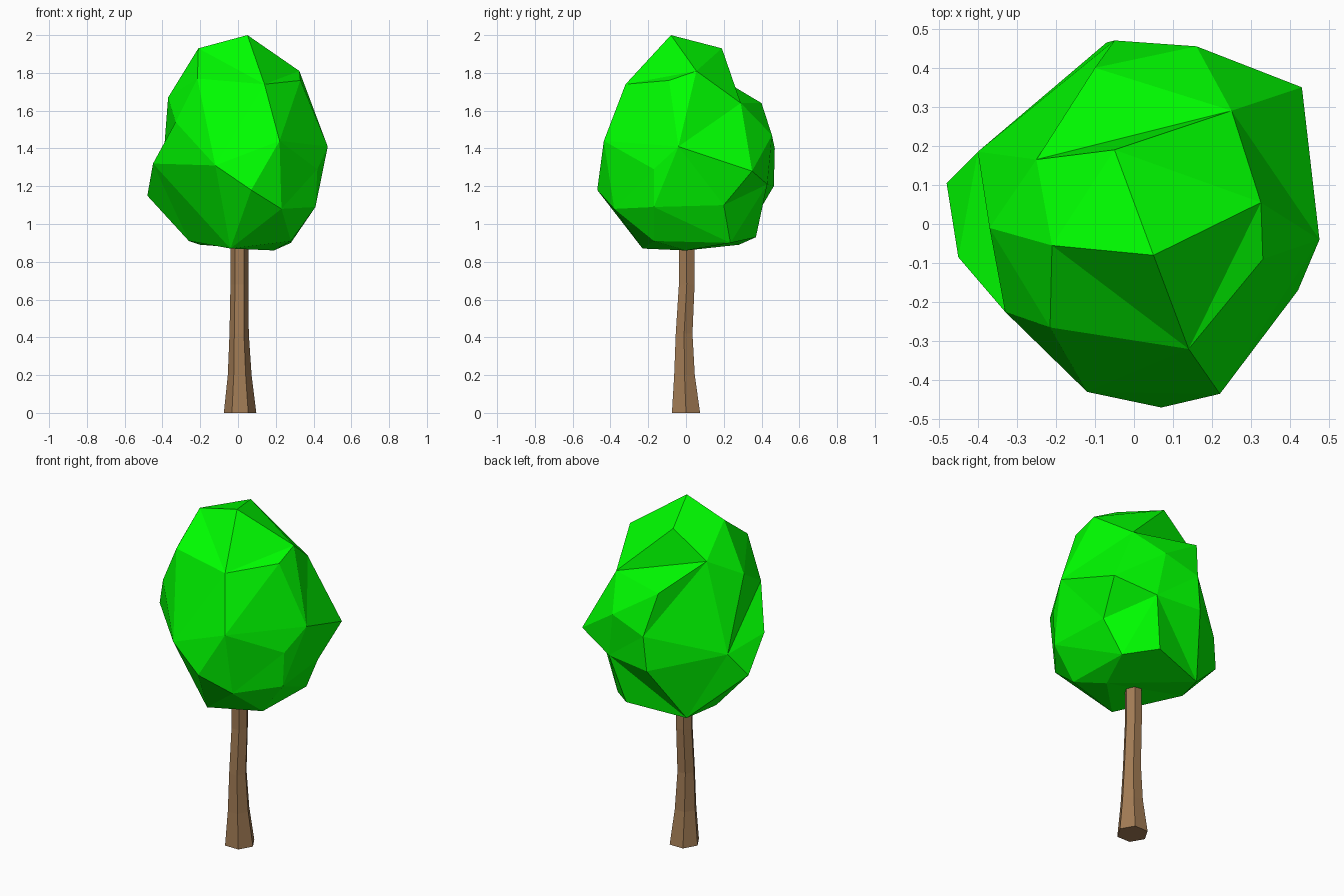
import bpy, bmesh
from math import cos, sin, tau
from mathutils import Vector

if "Cube" in bpy.data.objects:
    bpy.data.objects.remove(bpy.data.objects["Cube"])


def add_object(name, bm, color):
    bmesh.ops.recalc_face_normals(bm, faces=bm.faces)
    mesh = bpy.data.meshes.new(name)
    bm.to_mesh(mesh)
    bm.free()
    mat = bpy.data.materials.new(name + "_color")
    mat.diffuse_color = (*color, 1)
    mat.use_nodes = True
    mat.node_tree.nodes["Principled BSDF"].inputs["Base Color"].default_value = mat.diffuse_color
    mesh.materials.append(mat)
    obj = bpy.data.objects.new(name, mesh)
    bpy.context.collection.objects.link(obj)
    return obj


def fold(bm, a, b):
    """Turn the edge lying between corners a and b so that it joins them."""
    if any(e.other_vert(a) == b for e in a.link_edges):
        return
    for f in a.link_faces:
        e = next(e for e in f.edges if a not in e.verts)
        if any(b in g.verts for g in e.link_faces):
            bmesh.utils.edge_rotate(e, True)
            return


# Trunk: hexagonal rings (centre x, centre y, height, radius), flared foot
rings = [(.011, 0, 0, .086), (.009, -.008, .2, .063), (.006, -.01, .42, .051),
         (.008, .004, .68, .048), (.008, .003, .93, .048)]
bm = bmesh.new()
loops = [[bm.verts.new((x + r * cos(tau * i / 6), y + r * sin(tau * i / 6), z))
          for i in range(6)] for x, y, z, r in rings]
for a, b in zip(loops, loops[1:]):
    for i in range(6):
        j = (i + 1) % 6
        bm.faces.new((a[i], a[j], b[j], b[i]))
bm.faces.new(loops[0][::-1])
bm.faces.new(loops[-1])
add_object("trunk", bm, (.36, .2, .09))

# Crown: corner points of the faceted canopy, from top to bottom
corners = [
    (.05, -.08, 2), (-.21, -.055, 1.93), (-.05, .19, 1.93), (.325, .055, 1.81),
    (-.25, .165, 1.78), (-.215, -.265, 1.77), (.33, -.09, 1.76), (.14, -.32, 1.74),
    (-.37, -.01, 1.67), (.25, .29, 1.64), (-.1, .4, 1.64), (-.33, -.225, 1.54),
    (.16, .455, 1.47), (.22, -.435, 1.44), (.475, -.04, 1.41), (-.05, .47, 1.4),
    (-.45, -.085, 1.32), (-.12, -.43, 1.31), (.42, -.17, 1.29), (.43, .35, 1.28),
    (-.4, .185, 1.28), (.2, .43, 1.21), (-.07, .465, 1.2), (.07, -.47, 1.18),
    (-.48, .105, 1.15), (.38, .2, 1.1), (.41, -.17, 1.09), (.23, -.38, 1.08),
    (.13, .37, .93), (-.26, .09, .91), (.28, -.17, .91), (-.2, .28, .89),
    (-.04, -.23, .87), (.19, 0, .86), (.28, .235, .9),
]
# Wrap a skin around the corners rounded toward a sphere, then restore them
centre = Vector((0, 0, 1.38))
bm = bmesh.new()
verts = []
for c in corners:
    d = Vector(c) - centre
    verts.append(bm.verts.new(d.normalized() * d.length ** .3))
bmesh.ops.convex_hull(bm, input=verts)
for v, c in zip(verts, corners):
    v.co = c

# Valleys and dents: corners joined by an inward crease
for _ in range(3):
    for a, b in [(11, 20), (4, 9), (3, 7), (6, 7), (1, 7), (23, 24), (23, 29),
                 (9, 14), (4, 15), (21, 31), (21, 25)]:
        fold(bm, verts[a], verts[b])
bmesh.ops.delete(bm, geom=[v for v in bm.verts if not v.link_faces], context='VERTS')
add_object("leaf_crown", bm, (0, 1, 0))
